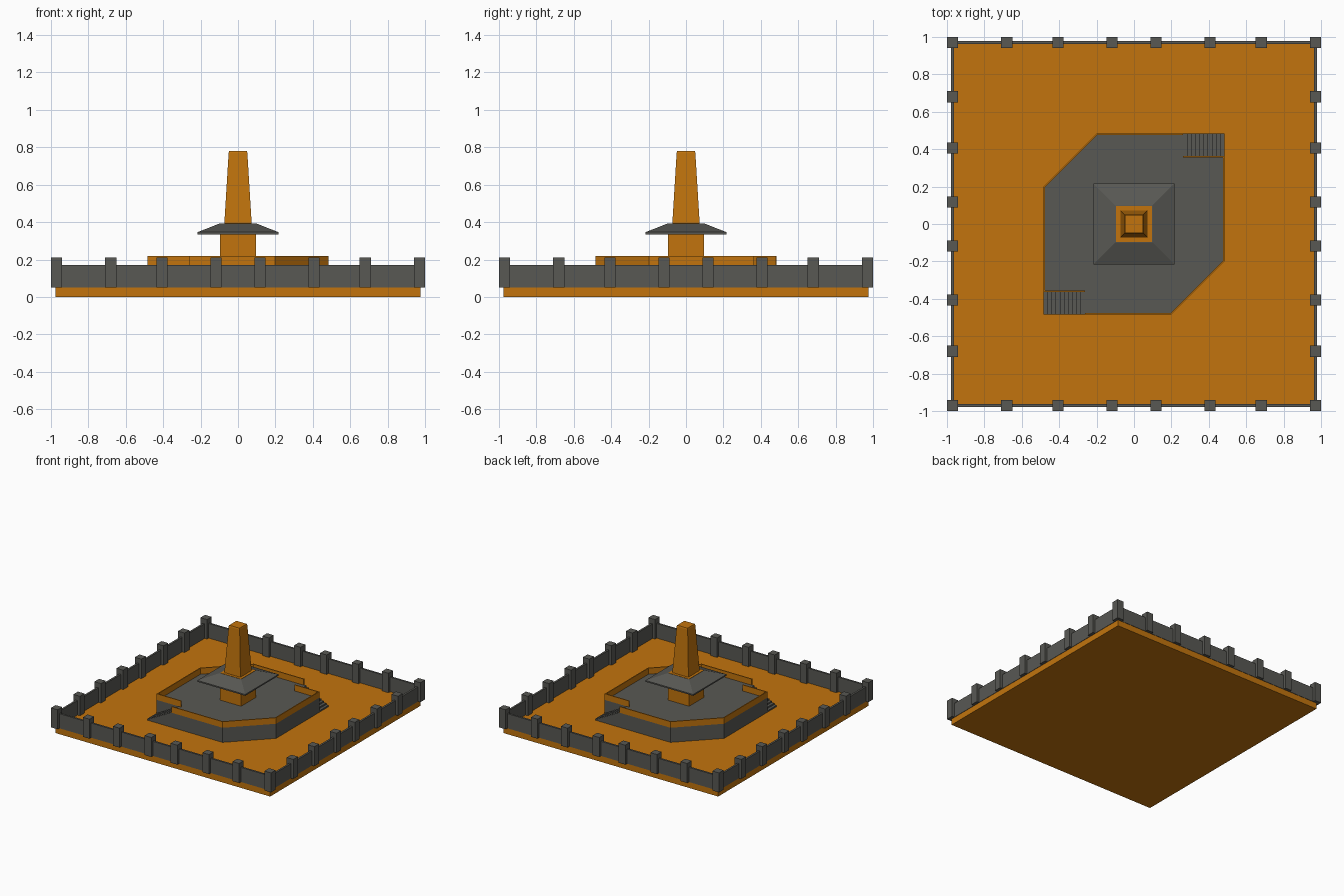
import bpy, bmesh, math
from mathutils import Vector

if "Cube" in bpy.data.objects:
    bpy.data.objects.remove(bpy.data.objects["Cube"])


def material(name, rgb):
    m = bpy.data.materials.new(name)
    m.diffuse_color = (*rgb, 1)
    m.use_nodes = True
    m.node_tree.nodes["Principled BSDF"].inputs["Base Color"].default_value = m.diffuse_color
    return m


ORANGE = material("ochre orange", (0.54, 0.175, 0.004))
GRAY = material("dark stone gray", (0.098, 0.098, 0.088))


def finish(name, bm, mat):
    bmesh.ops.recalc_face_normals(bm, faces=bm.faces)
    me = bpy.data.meshes.new(name)
    bm.to_mesh(me)
    bm.free()
    me.materials.append(mat)
    ob = bpy.data.objects.new(name, me)
    bpy.context.collection.objects.link(ob)
    return ob


def prism(name, outline, z0, z1, mat):
    """Extrude a flat outline between two heights."""
    bm = bmesh.new()
    face = bm.faces.new([bm.verts.new((x, y, z0)) for x, y in outline])
    top = bmesh.ops.extrude_face_region(bm, geom=[face])["geom"]
    bmesh.ops.translate(bm, vec=(0, 0, z1 - z0),
                        verts=[v for v in top if isinstance(v, bmesh.types.BMVert)])
    return finish(name, bm, mat)


def box(name, x0, x1, y0, y1, z0, z1, mat):
    return prism(name, [(x0, y0), (x1, y0), (x1, y1), (x0, y1)], z0, z1, mat)


def square_loft(name, rings, mat):
    """Stack of centred squares given as (half width, height)."""
    bm = bmesh.new()
    loops = [[bm.verts.new((sx * r, sy * r, z))
              for sx, sy in ((-1, -1), (1, -1), (1, 1), (-1, 1))] for r, z in rings]
    for a, b in zip(loops, loops[1:]):
        for i in range(4):
            j = (i + 1) % 4
            bm.faces.new((a[i], a[j], b[j], b[i]))
    bm.faces.new(loops[0])
    bm.faces.new(loops[-1])
    return finish(name, bm, mat)


def inset_path(path, t):
    """Offset an open path to its right-hand side with mitred corners."""
    pts = [Vector(p) for p in path]
    normals = []
    for a, b in zip(pts, pts[1:]):
        d = (b - a).normalized()
        normals.append(Vector((d.y, -d.x)))
    out = []
    for i, p in enumerate(pts):
        n0 = normals[max(i - 1, 0)]
        n1 = normals[min(i, len(normals) - 1)]
        out.append(p + (n0 + n1) * (t / (1 + n0.dot(n1))))
    return [tuple(p) for p in out]


BASE, DECK, RAIL = 0.05, 0.17, 0.22

# Ground slab
box("ground_slab", -0.975, 0.975, -0.975, 0.975, 0, BASE, ORANGE)

# Perimeter wall and posts
W, T, P = 0.97, 0.008, 0.03
for s, label in ((-1, "a"), (1, "b")):
    box("wall_x_" + label, -W, W, s * W - T, s * W + T, BASE, DECK, GRAY)
    box("wall_y_" + label, s * W - T, s * W + T, -W + T, W - T, BASE, DECK, GRAY)
steps = [s * v for v in (0.118, 0.406, 0.68, W) for s in (-1, 1)]
spots = {(a, s * W) for a in steps for s in (-1, 1)}
spots |= {(s * W, a) for a in steps for s in (-1, 1)}
for x, y in sorted(spots):
    box("wall_post", x - P, x + P, y - P, y + P, BASE, 0.21, GRAY)

# Platform with two cut corners and two stair notches
E, SX, SY, C = 0.485, 0.263, 0.363, 0.198
half = [(SX, E), (SX, SY), (E, SY), (E, -C), (C, -E)]
prism("platform", half + [(-x, -y) for x, y in half], BASE, DECK, GRAY)

# Parapet runs from one stair to the other, on both sides
run = [(SX, SY), (E, SY), (E, -C), (C, -E), (-SX, -E)]
strip = run + inset_path(run, 0.008)[::-1]
for s, label in ((1, "a"), (-1, "b")):
    prism("parapet_" + label, [(s * x, s * y) for x, y in strip], DECK, RAIL, ORANGE)

# Stairs, rising towards the middle
N = 10
for s, label in ((1, "a"), (-1, "b")):
    profile = [(SX, BASE), (E, BASE)]
    for i in range(N):
        z = BASE + (DECK - BASE) * (i + 1) / N
        x0 = E + (SX - E) * i / N
        x1 = E + (SX - E) * (i + 1) / N
        profile += [(x0, z), (x1, z)]
    bm = bmesh.new()
    near = [bm.verts.new((s * x, s * SY, z)) for x, z in profile]
    far = [bm.verts.new((s * x, s * E, z)) for x, z in profile]
    bm.faces.new(near)
    bm.faces.new(far)
    for i in range(len(profile)):
        j = (i + 1) % len(profile)
        bm.faces.new((near[i], near[j], far[j], far[i]))
    finish("stairs_" + label, bm, GRAY)

# Central monument: plinth, skirt roof, tapered shaft
square_loft("plinth", [(0.095, DECK), (0.095, 0.394)], ORANGE)
square_loft("skirt_roof", [(0.217, 0.335), (0.217, 0.346), (0.1, 0.392)], GRAY)
square_loft("shaft", [(0.073, 0.394), (0.05, 0.77), (0.047, 0.78)], ORANGE)
